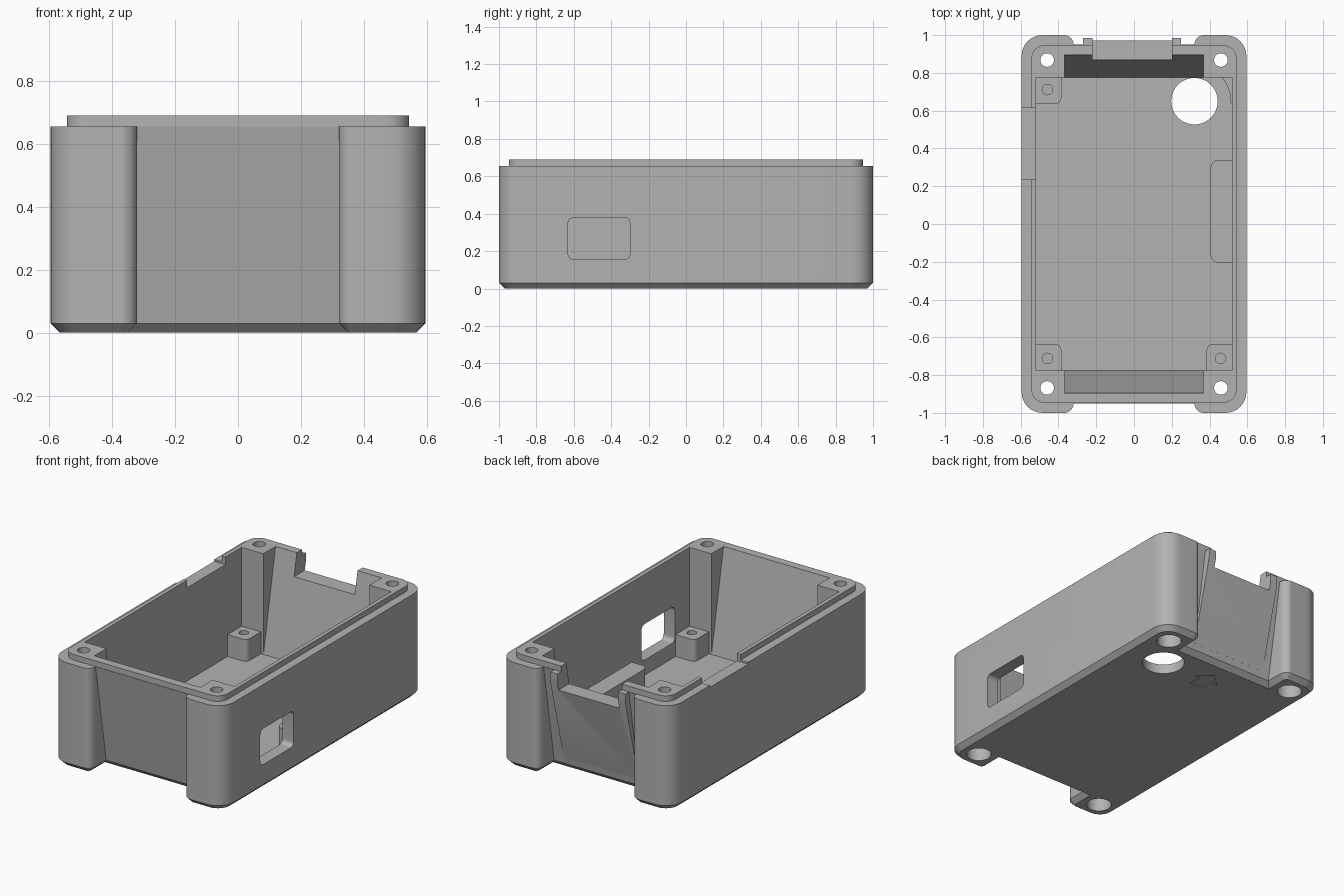
import bpy, bmesh, math
from mathutils import Vector

cube = bpy.data.objects.get("Cube")
if cube:
    bpy.data.objects.remove(cube, do_unlink=True)

grey = bpy.data.materials.new("matte grey plastic")
grey.use_nodes = True
COLOUR = (0.45, 0.45, 0.45, 1)
grey.diffuse_color = COLOUR
grey.node_tree.nodes["Principled BSDF"].inputs["Base Color"].default_value = COLOUR


def loft(name, rings):
    """Closed solid through equal-length rings of 3D points."""
    bm = bmesh.new()
    loops = [[bm.verts.new(p) for p in ring] for ring in rings]
    n = len(loops[0])
    for low, high in zip(loops, loops[1:]):
        for i in range(n):
            j = (i + 1) % n
            bm.faces.new((low[i], low[j], high[j], high[i]))
    bm.faces.new(loops[0][::-1])
    bm.faces.new(loops[-1])
    bmesh.ops.recalc_face_normals(bm, faces=bm.faces)
    mesh = bpy.data.meshes.new(name)
    bm.to_mesh(mesh)
    bm.free()
    mesh.materials.append(grey)
    obj = bpy.data.objects.new(name, mesh)
    bpy.context.collection.objects.link(obj)
    return obj


def rounded(x0, x1, y0, y1, radii, steps=8):
    """Rounded rectangle; radii run counter-clockwise from the x1, y1 corner."""
    pts = []
    corners = ((x1, y1, -1, -1), (x0, y1, 1, -1), (x0, y0, 1, 1), (x1, y0, -1, 1))
    for k, (x, y, sx, sy) in enumerate(corners):
        r = radii[k]
        if r == 0:
            pts.append((x, y))
            continue
        for i in range(steps + 1):
            a = math.pi / 2 * (k + i / steps)
            pts.append((x + sx * r + r * math.cos(a), y + sy * r + r * math.sin(a)))
    return pts


def upright(name, outline, z0, z1):
    return loft(name, [[(x, y, z) for x, y in outline] for z in (z0, z1)])


def sideways(name, outline, x0, x1):
    """Extrude an outline of (y, z) points along x."""
    return loft(name, [[(x, y, z) for y, z in outline] for x in (x0, x1)])


def box(name, x0, x1, y0, y1, z0, z1):
    return upright(name, rounded(x0, x1, y0, y1, (0, 0, 0, 0)), z0, z1)


def cylinder(name, x, y, r, z0, z1, sides=40):
    turn = [2 * math.pi * i / sides for i in range(sides)]
    return upright(name, [(x + r * math.cos(a), y + r * math.sin(a)) for a in turn], z0, z1)


def combine(target, tool, operation="DIFFERENCE"):
    mod = target.modifiers.new("shape", "BOOLEAN")
    mod.operation, mod.solver, mod.object = operation, "EXACT", tool
    bpy.context.view_layer.update()
    with bpy.context.temp_override(object=target, active_object=target):
        bpy.ops.object.modifier_apply(modifier=mod.name)
    bpy.data.objects.remove(tool, do_unlink=True)


W, L = 0.595, 1.0
RIM, TOP, FLOOR, CHAMFER = 0.655, 0.69, 0.06, 0.03

# Outer shell with a chamfered base
rings = []
for z, off in ((0, CHAMFER), (CHAMFER, 0), (RIM, 0)):
    plan = rounded(off - W, W - off, off - L, L - off, [0.11 - off] * 4)
    rings.append([(x, y, z) for x, y in plan])
body = loft("enclosure_body", rings)


# Sloped recesses between the corner posts, front and back
def recess_ring(side, z, off, wall):
    r, half = 0.05, 0.32
    path = [(half + off, wall - off)]
    for i in range(8):
        a = math.radians(i * 80 / 7)
        path.append((half + r - (r - off) * math.cos(a), L - r + (r - off) * math.sin(a)))
    path.append((path[-1][0], L + 0.1))
    path += [(-x, y) for x, y in reversed(path)]
    return [(x, side * y, z) for x, y in path]


for side in (-1, 1):
    combine(body, loft("recess", [
        recess_ring(side, -0.01, 0.04, 0.845), recess_ring(side, CHAMFER, 0, 0.845),
        recess_ring(side, RIM, 0, 0.95), recess_ring(side, 0.72, 0, 0.95)]))

# Raised lip and the thickened connector panel at the back
combine(body, upright("lip", rounded(-0.543, 0.543, -0.947, 0.947, [0.07] * 4), 0.65, TOP), "UNION")
panel = [(0.81, 0.07), (0.852, 0.07), (0.985, 0.6), (0.985, RIM), (0.81, RIM)]
combine(body, sideways("connector_panel", panel, -0.27, 0.25), "UNION")

# Main cavity, flared at both ends
combine(body, box("cavity", -0.518, 0.518, -0.775, 0.775, FLOOR, 0.8))
flare = [(-0.776, FLOOR), (0.776, FLOOR), (0.916, 0.8), (-0.916, 0.8)]
combine(body, sideways("flare", flare, -0.367, 0.367))

# Connector notch, side wall notch and floor hole
combine(body, box("connector_notch", -0.22, 0.2, 0.82, 1.1, 0.55, 0.8))
combine(body, box("side_notch", -0.7, -0.5, 0.235, 0.615, 0.643, 0.8))
combine(body, cylinder("floor_hole", 0.32, 0.65, 0.123, -0.1, 0.1, 56))

# Rounded window in the side wall
window = rounded(-0.63, -0.30, 0.155, 0.38, [0.03] * 4)
combine(body, sideways("window", window, 0.45, 0.7))

# Counterbored screw holes through the corner posts
for sx in (-1, 1):
    for sy in (-1, 1):
        combine(body, cylinder("screw_hole", sx * 0.46, sy * 0.868, 0.036, -0.1, 0.8))
        combine(body, cylinder("counterbore", sx * 0.46, sy * 0.868, 0.072, -0.1, 0.3))

# Shallow direction arrow under the floor
arrow = [(0, 0.73), (0.09, 0.65), (0.045, 0.65), (0.045, 0.57),
         (-0.045, 0.57), (-0.045, 0.65), (-0.09, 0.65)]
combine(body, upright("arrow", arrow, -0.05, 0.006))

# Board standoffs in the cavity corners
parts = [body]
for sx, sy, label in ((-1, -1, "front_right"), (1, -1, "front_left"),
                      (-1, 1, "back_right"), (1, 1, "back_left")):
    xs = sorted((sx * 0.385, sx * 0.53))
    ys = sorted((sy * 0.637, sy * 0.785))
    inner = {(-1, -1): 0, (1, -1): 1, (1, 1): 2, (-1, 1): 3}[sx, sy]
    radii = [0.03 if k == inner else 0 for k in range(4)]
    post = upright("standoff_" + label, rounded(*xs, *ys, radii), 0.05, 0.197)
    if label == "back_left":
        combine(post, cylinder("clearance", 0.32, 0.65, 0.192, 0, 0.4, 56))
    else:
        combine(post, cylinder("pilot_hole", sx * 0.458, sy * 0.712, 0.028, 0.08, 0.4, 24))
    parts.append(post)

# Ledge along the left wall
ledge = rounded(0.405, 0.53, -0.205, 0.34, (0, 0.045, 0.045, 0))
parts.append(upright("side_ledge", ledge, 0.05, 0.19))

# Smooth curved surfaces, keep edges sharp
bpy.ops.object.select_all(action="DESELECT")
for part in parts:
    part.select_set(True)
bpy.context.view_layer.objects.active = body
bpy.ops.object.shade_smooth_by_angle(angle=math.radians(25))
